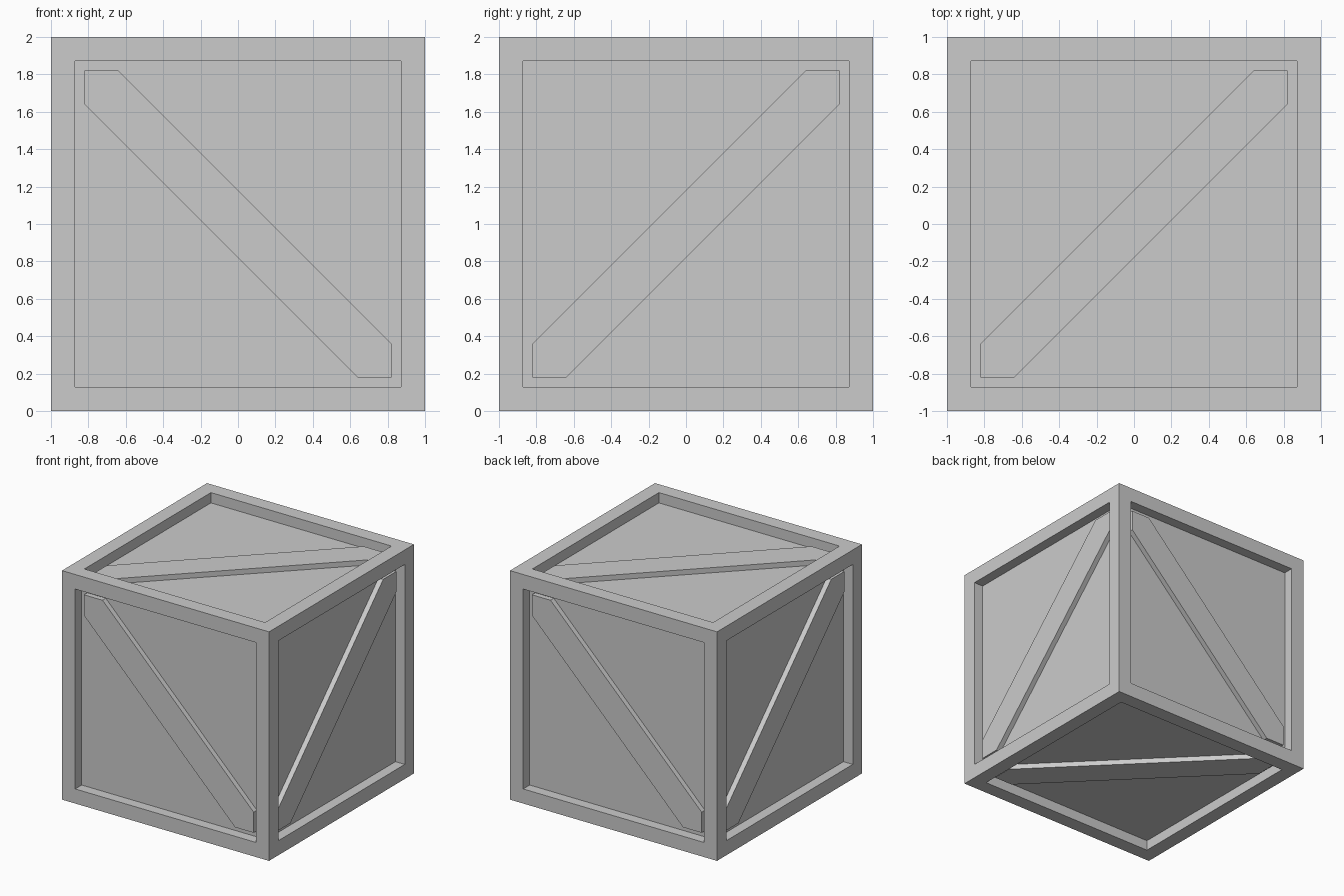
import bpy, bmesh
from math import pi
from mathutils import Matrix, Vector

if "Cube" in bpy.data.objects:
    bpy.data.objects.remove(bpy.data.objects["Cube"])

FRAME = 0.18      # width of the border
PANEL = 0.09      # depth of the recessed panels
BRACE = 0.045     # depth of the brace surface below the border
CENTRE = Matrix.Translation((0, 0, 1))


def finish(bm, name):
    bmesh.ops.recalc_face_normals(bm, faces=bm.faces)
    mesh = bpy.data.meshes.new(name)
    bm.to_mesh(mesh)
    bm.free()
    obj = bpy.data.objects.new(name, mesh)
    bpy.context.collection.objects.link(obj)
    return obj


# Crate body: cube with every face inset and pushed in
bm = bmesh.new()
bmesh.ops.create_cube(bm, size=2, matrix=CENTRE)
panels = bm.faces[:]
bmesh.ops.inset_individual(bm, faces=panels, thickness=FRAME)
for panel in panels:
    normal = panel.normal.copy()
    pushed = bmesh.ops.extrude_discrete_faces(bm, faces=[panel])["faces"][0]
    bmesh.ops.translate(bm, verts=pushed.verts, vec=-normal * PANEL)
finish(bm, "crate_body")


# Diagonal brace: bar running corner to corner, trimmed to the opening
def brace(name, matrix):
    a = 1 - FRAME
    b = a - FRAME
    outline = [(-a, -a), (-b, -a), (a, b), (a, a), (b, a), (-a, -b)]
    bm = bmesh.new()
    face = bm.faces.new([bm.verts.new((x, y, 1 - PANEL)) for x, y in outline])
    top = bmesh.ops.extrude_face_region(bm, geom=[face])["geom"]
    bmesh.ops.translate(bm, vec=Vector((0, 0, PANEL - BRACE)),
                        verts=[g for g in top if isinstance(g, bmesh.types.BMVert)])
    bm.transform(CENTRE @ matrix)
    finish(bm, name)


upright = Matrix.Rotation(pi / 2, 4, 'X')
spin = Matrix.Rotation(pi / 2, 4, 'Z')

# Side braces zigzag around the crate
for i, side in enumerate(("front", "right", "back", "left")):
    turn = Matrix.Rotation(i * pi / 2, 4, 'Z') @ upright
    brace(side + "_brace", turn @ spin if i % 2 == 0 else turn)

# Top and bottom braces
brace("top_brace", Matrix.Identity(4))
brace("bottom_brace", Matrix.Rotation(pi, 4, 'X'))
